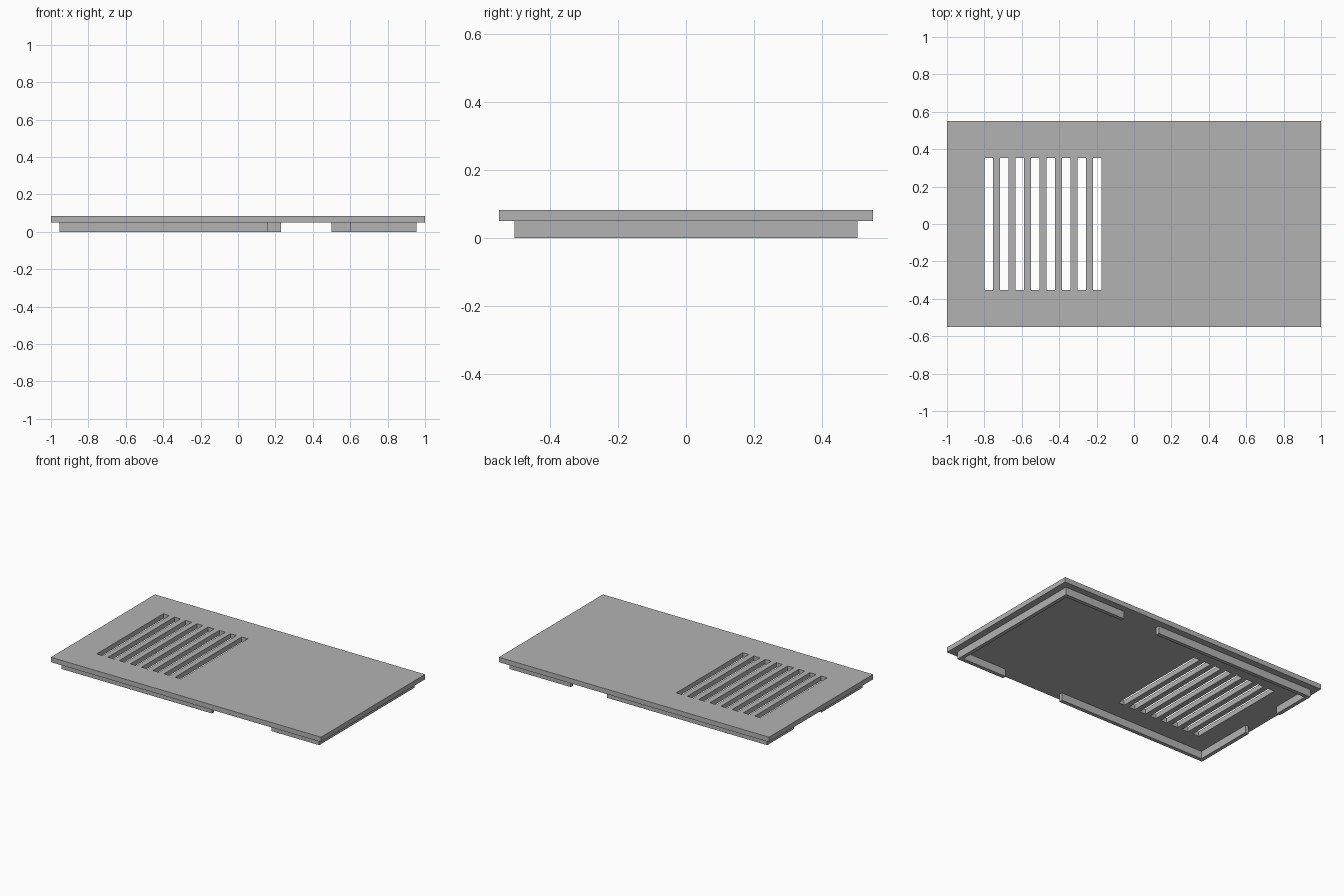
import bpy
import bmesh
from mathutils import Vector

cube = bpy.data.objects.get("Cube")
if cube:
    bpy.data.objects.remove(cube, do_unlink=True)

grey = bpy.data.materials.new("plain_grey")
grey.use_nodes = True
colour = (0.45, 0.45, 0.45, 1)
grey.diffuse_color = colour
grey.node_tree.nodes["Principled BSDF"].inputs["Base Color"].default_value = colour

PLATE_BOTTOM, PLATE_TOP = 0.05, 0.083
HALF_X, HALF_Y = 1.0, 0.55
RIM_X, RIM_Y, RIM_THICK = 0.955, 0.505, 0.025
SLOTS, SLOT_START, SLOT_PITCH, SLOT_WIDTH, SLOT_HALF_Y = 8, -0.80, 0.083, 0.045, 0.352


def extrude_object(name, bm, height):
    """Extrude flat faces upward into a closed solid and link it."""
    result = bmesh.ops.extrude_face_region(bm, geom=bm.faces[:], use_keep_orig=True)
    verts = [g for g in result["geom"] if isinstance(g, bmesh.types.BMVert)]
    bmesh.ops.translate(bm, verts=verts, vec=(0, 0, height))
    bmesh.ops.recalc_face_normals(bm, faces=bm.faces[:])
    mesh = bpy.data.meshes.new(name)
    bm.to_mesh(mesh)
    bm.free()
    mesh.materials.append(grey)
    obj = bpy.data.objects.new(name, mesh)
    bpy.context.collection.objects.link(obj)
    return obj


# Cover plate: a grid of cells with the vent slots left open
xs = [-HALF_X]
for i in range(SLOTS):
    left = SLOT_START + i * SLOT_PITCH
    xs += [left, left + SLOT_WIDTH]
xs.append(HALF_X)
ys = [-HALF_Y, -SLOT_HALF_Y, SLOT_HALF_Y, HALF_Y]

bm = bmesh.new()
grid = [[bm.verts.new((x, y, PLATE_BOTTOM)) for y in ys] for x in xs]
for i in range(len(xs) - 1):
    for j in range(len(ys) - 1):
        if j == 1 and i % 2 == 1:
            continue
        bm.faces.new((grid[i][j], grid[i + 1][j], grid[i + 1][j + 1], grid[i][j + 1]))
extrude_object("cover_plate", bm, PLATE_TOP - PLATE_BOTTOM)


# Underside rim: counterclockwise runs, thickened inward with mitred corners
def rim_run(name, points):
    pts = [Vector(p) for p in points]
    normals = []
    for a, b in zip(pts, pts[1:]):
        d = (b - a).normalized()
        normals.append(Vector((-d.y, d.x)))
    inner = []
    for i, p in enumerate(pts):
        offset = Vector((0, 0))
        if i > 0:
            offset += normals[i - 1]
        if i < len(normals):
            offset += normals[i]
        inner.append(p + offset * RIM_THICK)
    bm = bmesh.new()
    outline = [bm.verts.new((p.x, p.y, 0)) for p in pts + inner[::-1]]
    bm.faces.new(outline)
    extrude_object(name, bm, PLATE_BOTTOM)


rim_run("rim_left_end", [(0.60, -RIM_Y), (RIM_X, -RIM_Y), (RIM_X, RIM_Y), (0.50, RIM_Y)])
rim_run("rim_back_corner", [(0.23, RIM_Y), (-RIM_X, RIM_Y), (-RIM_X, 0.22)])
rim_run("rim_front_corner", [(-RIM_X, -0.07), (-RIM_X, -RIM_Y), (0.16, -RIM_Y)])
